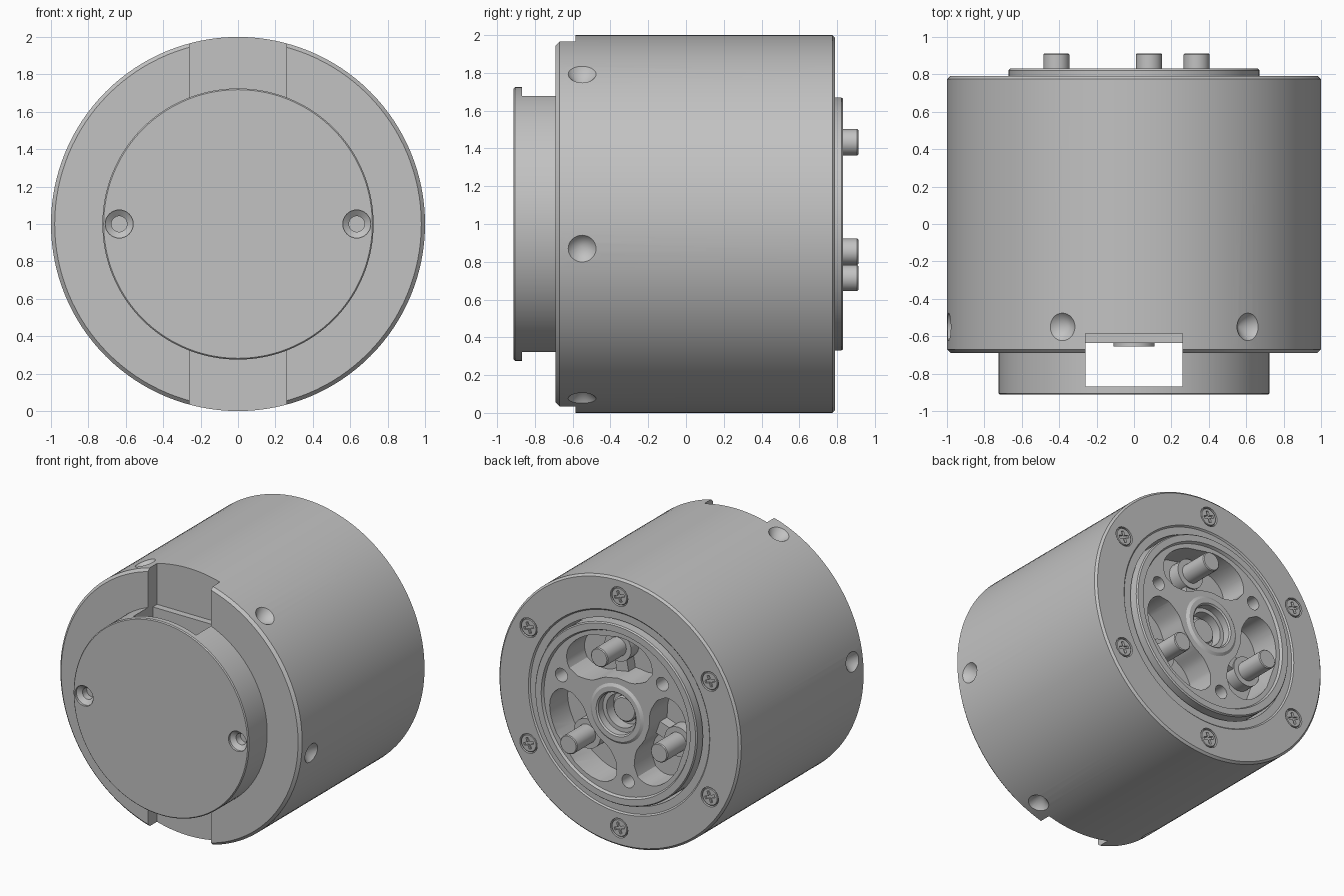
import bpy, bmesh, math
from mathutils import Vector

if "Cube" in bpy.data.objects:
    bpy.data.objects.remove(bpy.data.objects["Cube"], do_unlink=True)

GREY = (0.54, 0.54, 0.54, 1)
grey = bpy.data.materials.new("satin_grey")
grey.use_nodes = True
grey.diffuse_color = GREY
grey.node_tree.nodes["Principled BSDF"].inputs["Base Color"].default_value = GREY


def make(name, bm, loc=(0, 0, 1)):
    bmesh.ops.recalc_face_normals(bm, faces=bm.faces)
    mesh = bpy.data.meshes.new(name)
    bm.to_mesh(mesh)
    bm.free()
    mesh.materials.append(grey)
    obj = bpy.data.objects.new(name, mesh)
    obj.location = loc
    bpy.context.collection.objects.link(obj)
    return obj


def lathe(name, profile, loc=(0, 0, 1), steps=32):
    """Turn a (radius, y) profile, running axis to axis, around the y axis."""
    bm = bmesh.new()
    verts = [bm.verts.new((r, y, 0)) for r, y in profile]
    edges = [bm.edges.new(pair) for pair in zip(verts, verts[1:])]
    bmesh.ops.spin(bm, geom=verts + edges, cent=(0, 0, 0), axis=(0, 1, 0),
                   angle=math.tau, steps=steps)
    bmesh.ops.remove_doubles(bm, verts=bm.verts, dist=1e-5)
    return make(name, bm, loc)


def rod(name, r, y0, y1, loc=(0, 0, 1), bevel=0.0, steps=32):
    return lathe(name, [(0, y0), (r, y0), (r, y1 - bevel), (r - bevel, y1), (0, y1)],
                 loc, steps)


def prism(name, points, y0, y1, loc=(0, 0, 1)):
    """Extrude an (x, z) outline along y."""
    bm = bmesh.new()
    face = bm.faces.new([bm.verts.new((x, y0, z)) for x, z in points])
    out = bmesh.ops.extrude_face_region(bm, geom=[face])
    moved = [g for g in out["geom"] if isinstance(g, bmesh.types.BMVert)]
    bmesh.ops.translate(bm, verts=moved, vec=(0, y1 - y0, 0))
    return make(name, bm, loc)


def box(name, w, h, y0, y1, loc=(0, 0, 1)):
    return prism(name, [(-w, -h), (w, -h), (w, h), (-w, h)], y0, y1, loc)


def cut(obj, cutters):
    bpy.context.view_layer.update()
    bpy.context.view_layer.objects.active = obj
    for cutter in cutters:
        cutter.hide_render = True
        mod = obj.modifiers.new("cut", "BOOLEAN")
        mod.operation, mod.solver, mod.object = "DIFFERENCE", "EXACT", cutter
        bpy.ops.object.modifier_apply(modifier=mod.name)
        bpy.data.objects.remove(cutter, do_unlink=True)


def polar(r, degrees, y=0):
    a = math.radians(degrees)
    return Vector((r * math.cos(a), y, 1 + r * math.sin(a)))


# Main drum, open at the back for the rotor
body = lathe("body", [(0, -.69), (.98, -.69), (1, -.67), (1, .775), (.985, .79),
                      (.75, .79), (.74, .78), (.685, .78), (.685, .5), (0, .5)], steps=128)
cutters = [box("slot_cutter", .26, 1.2, -1, -.585)]
for k in range(6):
    # conical dimples around the side
    dimple = lathe("dimple_cutter", [(0, -.08), (.085, .012), (0, .012)],
                   polar(1, 52.5 + 60 * k, -.55))
    outward = polar(1, 52.5 + 60 * k) - Vector((0, 0, 1))
    dimple.rotation_mode = "QUATERNION"
    dimple.rotation_quaternion = outward.to_track_quat("Y", "Z")
    cutters.append(dimple)
    # seats for the back screws
    cutters.append(rod("seat_cutter", .072, .765, .82, polar(.865, 30 + 60 * k)))
cut(body, cutters)

# Front cap with the slot passing behind its face
cap = lathe("front_cap", [(0, -.6), (.725, -.6), (.725, -.905), (.718, -.912), (0, -.912)],
            steps=128)
cutters = [box("slot_cutter", .26, 1.2, -.868, -.5)]
for x in (-.635, .635):
    cutters.append(lathe("countersink_cutter",
                         [(0, -.93), (.075, -.93), (.075, -.895), (.042, -.87),
                          (.042, -.82), (0, -.82)], (x, 0, 1)))
cut(cap, cutters)

# Raised floor and shaft end inside the slot
rod("slot_floor", .255, -.5, -.636, steps=64)
strip = box("slot_floor_strip", .259, .66, -.58, -.636)
rod("front_shaft_end", .11, -.6, -.655)

# Rear rotor with hub bore, three pockets and three spoke holes
rotor = lathe("rotor", [(0, .52), (.67, .52), (.67, .822), (.662, .832), (.615, .832),
                        (.605, .812), (.22, .812), (.2, .825), (.165, .825), (.155, .815),
                        (.155, .76), (.125, .76), (.125, .68), (0, .68)], steps=96)
cutters = []
PIN_ANGLES = [79.5 + 120 * k for k in range(3)]


def soft(v):
    return math.copysign(abs(v) ** .45, v)


for angle in PIN_ANGLES:
    outline = []
    for i in range(64):
        t = math.tau * (i + .5) / 64
        u, v = soft(math.cos(t)), soft(math.sin(t))
        # waisted ends leave a boss around each spoke hole
        spread = 46 + 4 * math.cos(3 * v) * abs(u)
        p = polar(.42 + .155 * v, angle + spread * u)
        outline.append((p.x, p.z - 1))
    cutters.append(prism("pocket_cutter", outline, .6, .9))
    cutters.append(rod("spoke_hole_cutter", .05, .64, .9, polar(.49, angle + 60)))
cut(rotor, cutters)
rod("rear_shaft_end", .095, .66, .73, bevel=.01)

# Drive pins on pedestals tied to the hub
for angle in PIN_ANGLES:
    rod("pin_pedestal", .11, .58, .69, polar(.44, angle))
    web = box("pin_web", .05, .13, .58, .68, polar(.33, angle))
    web.rotation_euler.y = math.radians(90 - angle)
    rod("drive_pin", .07, .6, .912, polar(.44, angle), bevel=.006)

# Cross-recess screws on the back face
for k in range(6):
    spot = polar(.865, 30 + 60 * k)
    screw = rod("back_screw", .064, .75, .788, spot, bevel=.004)
    bars = []
    for turn in (20, 110):
        bar = box("recess_cutter", .01, .042, .772, .82, spot)
        bar.rotation_euler.y = math.radians(turn)
        bars.append(bar)
    cut(screw, bars)

# Smooth round walls, crisp edges
bpy.ops.object.select_all(action="DESELECT")
for obj in bpy.context.scene.objects:
    if obj.type == "MESH" and grey.name in obj.data.materials:
        obj.select_set(True)
        bpy.context.view_layer.objects.active = obj
bpy.ops.object.shade_smooth_by_angle(angle=math.radians(30))
